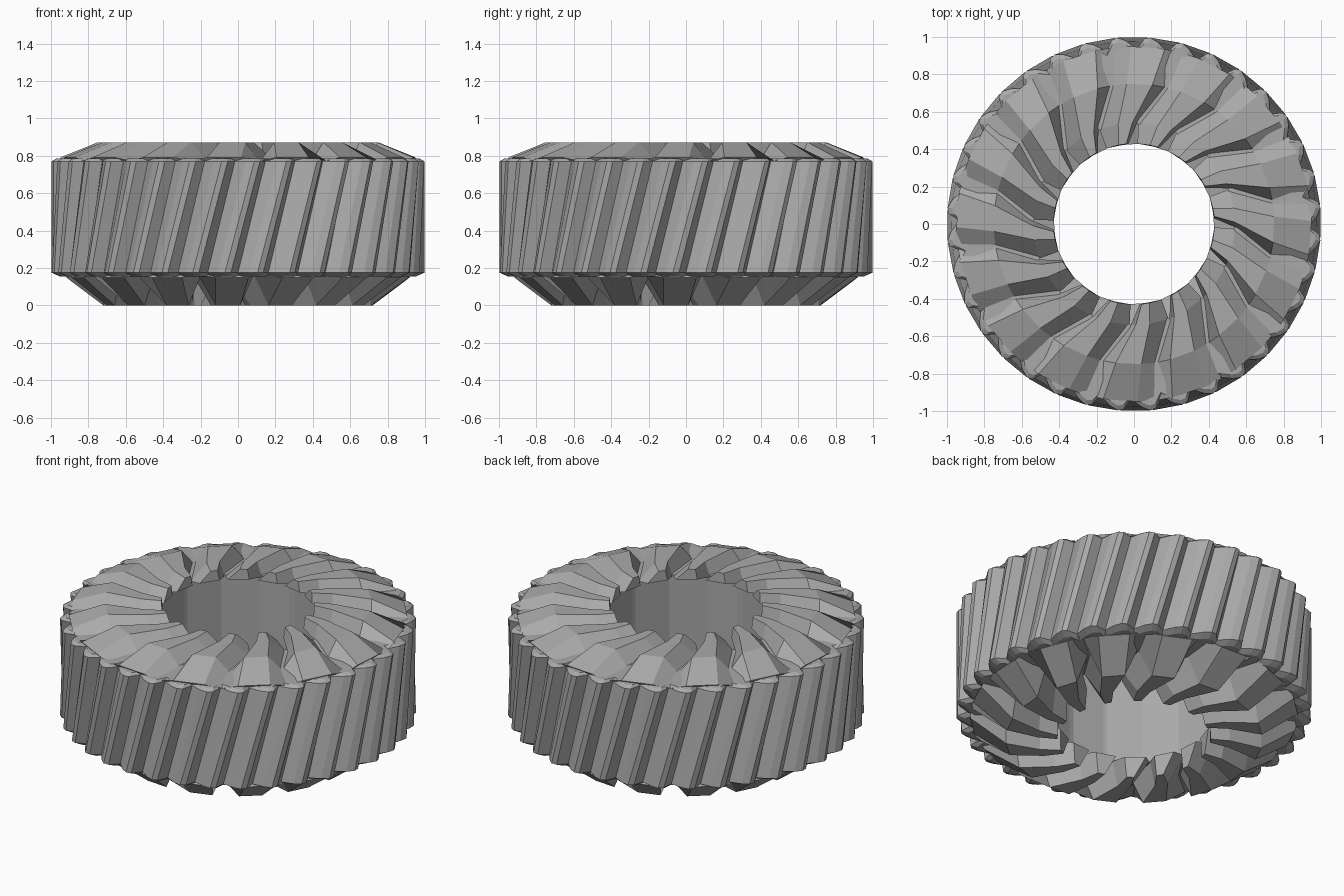
import bpy, bmesh
from math import radians, cos, sin

if "Cube" in bpy.data.objects:
    bpy.data.objects.remove(bpy.data.objects["Cube"])

N_RIM, N_FACE = 36, 16
Z_LOW, Z_HIGH = 0.155, 0.785
BORE_R, BORE_SIDES = 0.54, 16

steel = bpy.data.materials.new("dark_steel")
steel.diffuse_color = (0.4, 0.4, 0.4, 1)
steel.use_nodes = True
steel.node_tree.nodes["Principled BSDF"].inputs["Base Color"].default_value = steel.diffuse_color


def finish(bm, name):
    bmesh.ops.recalc_face_normals(bm, faces=bm.faces)
    mesh = bpy.data.meshes.new(name)
    bm.to_mesh(mesh)
    bm.free()
    mesh.materials.append(steel)
    obj = bpy.data.objects.new(name, mesh)
    bpy.context.collection.objects.link(obj)
    return obj


def polar(r, deg, z):
    return (r * cos(radians(deg)), r * sin(radians(deg)), z)


def bore_radius(deg):
    step = 360 / BORE_SIDES
    off = (deg % step) - step / 2
    return BORE_R * cos(radians(step / 2)) / cos(radians(off))


# Ring body with slanted rim teeth and a faceted bore
def ring_body():
    bm = bmesh.new()
    profile = [(0.0, 0.935), (0.35, 0.98), (0.6, 1.0), (0.78, 0.992)]
    pitch = 360 / N_RIM
    # z, radius factor (None = bore), twist in degrees
    levels = [(Z_LOW, 0.955, 0), (0.175, 1, 0), (0.77, 1, 9), (Z_HIGH, 0.975, 9),
              (Z_HIGH + 0.005, None, 9), (Z_LOW, None, 9)]
    rings = []
    for z, k, twist in levels:
        ring = []
        for i in range(N_RIM):
            for f, r in profile:
                a = (i + f) * pitch + twist
                ring.append(bm.verts.new(polar(r * k if k else bore_radius(a), a, z)))
        rings.append(ring)
    n = len(rings[0])
    for j, ring in enumerate(rings):
        nxt = rings[(j + 1) % len(rings)]
        for i in range(n):
            q = (i + 1) % n
            bm.faces.new((ring[i], ring[q], nxt[q], nxt[i]))
    finish(bm, "ring_body")


# Swirling wedge teeth on one end face, meeting in V-shaped valleys
def face_teeth(name, z0, side, height, r_top, r_end, shift):
    bm = bmesh.new()
    # radius, base height, top height, angles across the tooth
    stations = [(0.43, 0.025, height, (274, 275.5, 281, 290)),
                (0.54, -0.005, height, (268.2, 271, 279, 290)),
                (r_top, -0.005, height, (257, 262.5, 273, 279)),
                (r_end, -0.01, 0.006, (255, 260, 271, 277))]
    for i in range(N_FACE):
        sections = []
        for r, lo, hi, angles in stations:
            heights = (lo, hi, hi, lo)
            sections.append([bm.verts.new(polar(r, side * (a + i * 360 / N_FACE) + shift,
                                                z0 + side * h))
                             for a, h in zip(angles, heights)])
        for s, t in zip(sections, sections[1:]):
            for k in range(4):
                m = (k + 1) % 4
                bm.faces.new((s[k], s[m], t[m], t[k]))
        bm.faces.new(sections[0])
        bm.faces.new(sections[-1])
    finish(bm, name)


ring_body()
face_teeth("top_teeth", Z_HIGH, 1, 0.872 - Z_HIGH, 0.75, 0.95, 0)
face_teeth("bottom_teeth", Z_LOW, -1, Z_LOW, 0.72, 0.92, -6.5)
